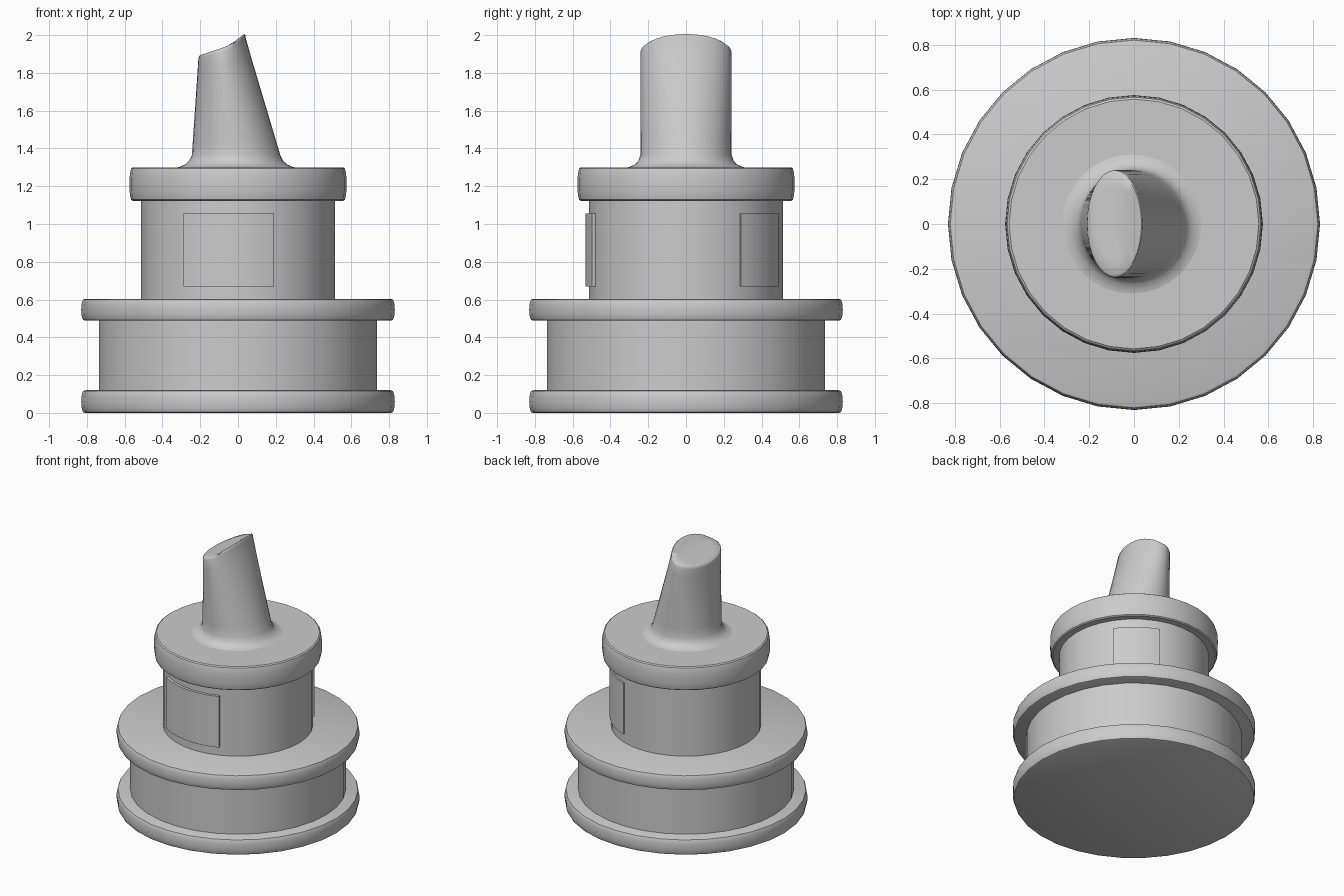
import bpy, bmesh, math

if "Cube" in bpy.data.objects:
    bpy.data.objects.remove(bpy.data.objects["Cube"], do_unlink=True)

grey = bpy.data.materials.new("plain_grey")
grey.use_nodes = True
grey.diffuse_color = (0.6, 0.6, 0.6, 1)
grey.node_tree.nodes["Principled BSDF"].inputs["Base Color"].default_value = (0.6, 0.6, 0.6, 1)
SIDES = 32


def finish(name, bm, angle=35):
    bmesh.ops.recalc_face_normals(bm, faces=bm.faces)
    mesh = bpy.data.meshes.new(name)
    bm.to_mesh(mesh)
    bm.free()
    mesh.materials.append(grey)
    ob = bpy.data.objects.new(name, mesh)
    bpy.context.collection.objects.link(ob)
    bpy.ops.object.select_all(action='DESELECT')
    ob.select_set(True)
    bpy.context.view_layer.objects.active = ob
    bpy.ops.object.shade_smooth_by_angle(angle=math.radians(angle))
    return ob


def loft(name, rings, angle=35):
    """Skin equal-length rings of points and cap both ends."""
    bm = bmesh.new()
    loops = [[bm.verts.new(p) for p in ring] for ring in rings]
    n = len(loops[0])
    for a, b in zip(loops, loops[1:]):
        for i in range(n):
            j = (i + 1) % n
            bm.faces.new((a[i], a[j], b[j], b[i]))
    bm.faces.new(loops[0])
    bm.faces.new(loops[-1])
    return finish(name, bm, angle)


def ellipse(cx, rx, ry, z, n=SIDES):
    return [(cx + rx * math.cos(math.tau * i / n), ry * math.sin(math.tau * i / n), z)
            for i in range(n)]


def drum(name, profile):
    return loft(name, [ellipse(0, r, r, z) for r, z in profile])


def rounded_ring(name, radius, bulge, z0, z1):
    """Flat-topped disc with a softly bulging rim."""
    steps = 8
    prof = []
    for k in range(steps + 1):
        a = math.pi * k / steps
        prof.append((radius - bulge + bulge * math.sin(a) ** 0.7 if 0 < k < steps
                     else radius - bulge,
                     (z0 + z1) / 2 - (z1 - z0) / 2 * math.cos(a)))
    return drum(name, prof)


def curved_panel(name, start, end, z0, z1, inner, outer):
    """Thin plate wrapped round the upper drum, angles in degrees."""
    steps = 12
    rings = []
    for k in range(steps + 1):
        a = math.radians(start + (end - start) * k / steps)
        c, s = math.cos(a), math.sin(a)
        rings.append([(r * c, r * s, z) for r, z in
                      ((inner, z0), (outer, z0), (outer, z1), (inner, z1))])
    return loft(name, rings)


# Stacked base
rounded_ring("base_ring", 0.83, 0.02, 0, 0.12)
drum("lower_drum", [(0.737, 0.1), (0.737, 0.5)])
rounded_ring("middle_ring", 0.83, 0.02, 0.488, 0.604)
drum("upper_drum", [(0.513, 0.59), (0.513, 1.14)])
rounded_ring("top_ring", 0.575, 0.018, 1.122, 1.3)

# Plates on the upper drum
curved_panel("front_panel", 237, 291, 0.67, 1.055, 0.49, 0.532)
curved_panel("back_panel", 34, 70, 0.67, 1.055, 0.49, 0.522)


# Spout: flared foot, tapering to a slanted oval tip
def tip_height(x):
    return 1.89 + 0.34 * (x + 0.21) + 0.28 * max(0, x + 0.05)


rings = [ellipse(-0.01, r + e, r, z) for r, e, z in
         ((0.33, 0, 1.296), (0.3, 0, 1.302), (0.27, 0, 1.315),
          (0.252, -0.003, 1.335), (0.242, -0.008, 1.365))]
foot = rings[-1]
tip = ellipse(-0.085, 0.125, 0.24, 0)
for k in range(1, 9):
    t = k / 8
    rings.append([(f[0] + (p[0] - f[0]) * t, f[1] + (p[1] - f[1]) * t,
                   f[2] + (tip_height(p[0]) - 0.018 - f[2]) * t)
                  for f, p in zip(foot, tip)])
for scale, drop in ((0.985, 0.006), (0.95, 0), (0.7, 0), (0.35, 0), (0.02, 0)):
    ring = ellipse(-0.085, 0.125 * scale, 0.24 * scale, 0)
    rings.append([(x, y, tip_height(x) - drop) for x, y, z in ring])
spout = loft("spout", rings, 50)

# Stretch the raised lip of the tip to its full height
for v in spout.data.vertices:
    if v.co.z > 1.95:
        v.co.z += (v.co.z - 1.95) * 0.2
